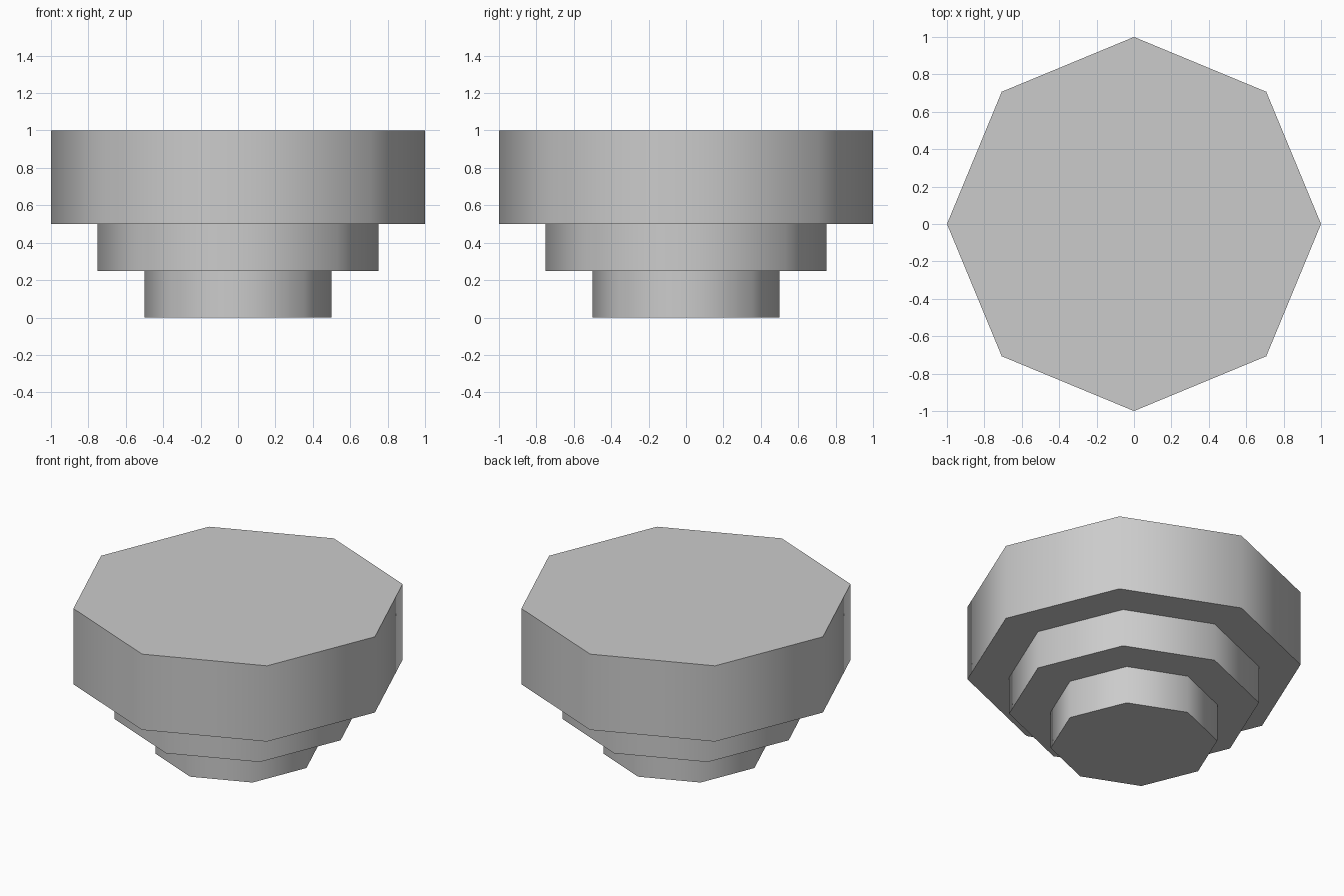
import bpy
import bmesh
from math import cos, sin, pi, radians

if "Cube" in bpy.data.objects:
    bpy.data.objects.remove(bpy.data.objects["Cube"])

SIDES = 8
# Stepped profile (radius, height), from the foot up to the top rim
PROFILE = [(0.5, 0), (0.5, 0.25), (0.75, 0.25), (0.75, 0.5), (1, 0.5), (1, 1)]


def lathe(name, profile, sides):
    """Closed solid turned around z, with flat caps at both ends."""
    bm = bmesh.new()
    rings = [[bm.verts.new((r * cos(2 * pi * i / sides), r * sin(2 * pi * i / sides), z))
              for i in range(sides)] for r, z in profile]
    for low, high in zip(rings, rings[1:]):
        for i in range(sides):
            j = (i + 1) % sides
            bm.faces.new((low[i], low[j], high[j], high[i]))
    bm.faces.new(rings[0][::-1])
    bm.faces.new(rings[-1])
    bmesh.ops.recalc_face_normals(bm, faces=bm.faces)
    mesh = bpy.data.meshes.new(name)
    bm.to_mesh(mesh)
    bm.free()
    obj = bpy.data.objects.new(name, mesh)
    bpy.context.collection.objects.link(obj)
    return obj


# Three-tier octagonal pedestal, smooth around the walls and sharp at the steps
pedestal = lathe("stepped_pedestal", PROFILE, SIDES)
bpy.context.view_layer.objects.active = pedestal
pedestal.select_set(True)
bpy.ops.object.shade_smooth_by_angle(angle=radians(60))
